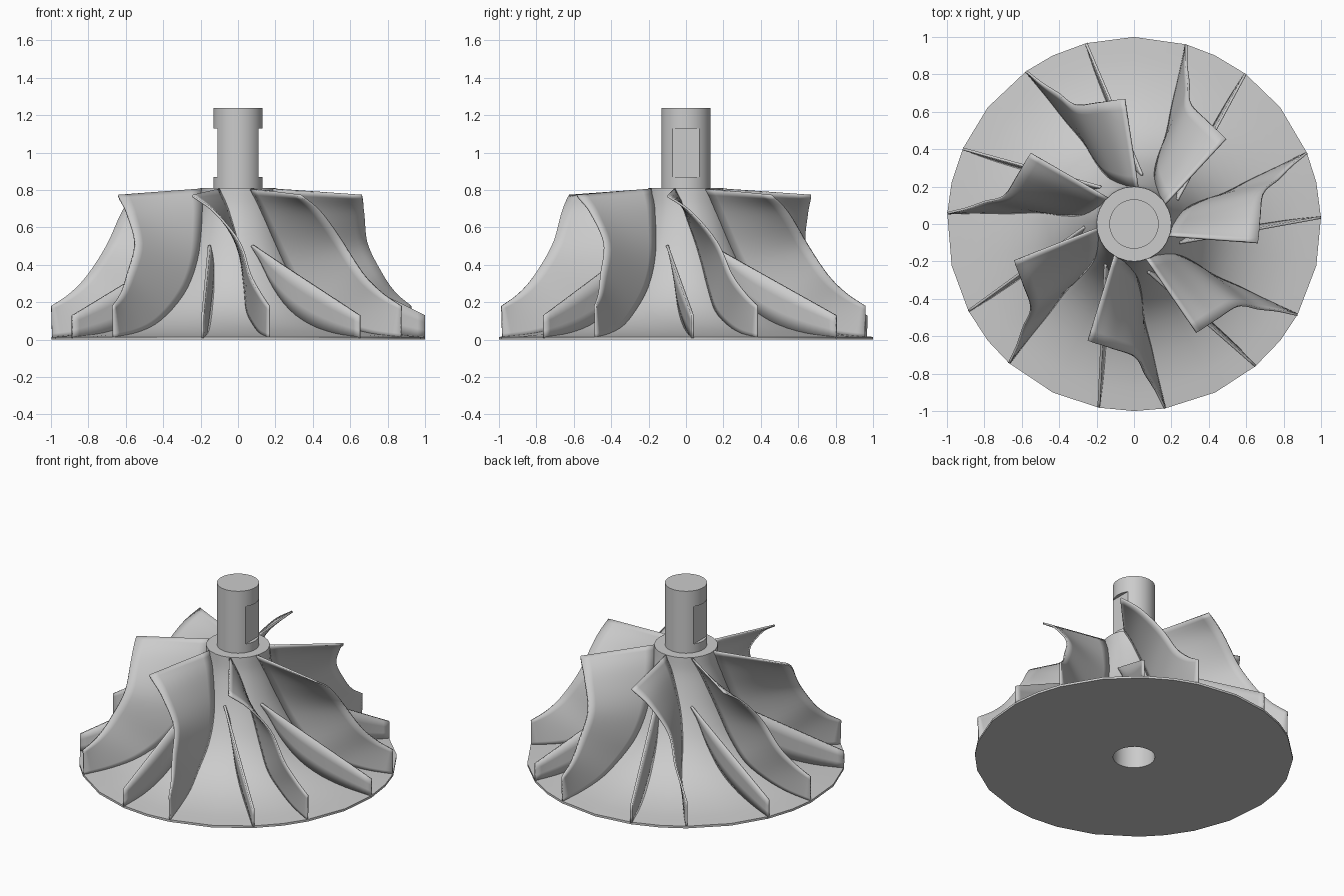
import bpy, bmesh
from math import sin, cos, radians, tau
from mathutils import Vector

if "Cube" in bpy.data.objects:
    bpy.data.objects.remove(bpy.data.objects["Cube"])

BLADES = 7
STEP = 360 / BLADES


def polar(r, deg, z):
    return Vector((r * cos(radians(deg)), r * sin(radians(deg)), z))


def spline(pts, n):
    """Resample control points with a Catmull-Rom curve."""
    p = [Vector(q) for q in pts]
    p = [2 * p[0] - p[1]] + p + [2 * p[-1] - p[-2]]
    segs, out = len(p) - 3, []
    for k in range(n):
        u = k / (n - 1) * segs
        i = min(int(u), segs - 1)
        t = u - i
        a, b, c, d = p[i:i + 4]
        out.append(0.5 * (2 * b + (c - a) * t + (2 * a - 5 * b + 4 * c - d) * t * t
                          + (3 * b - a - 3 * c + d) * t ** 3))
    return out


def make_object(name, rows, closed_u=False, closed_v=False, cap=False, angle=30):
    """Skin a grid of points; optionally wrap either direction or cap the ends."""
    bm = bmesh.new()
    g = [[bm.verts.new(p) for p in row] for row in rows]
    nu, nv = len(g), len(g[0])
    for i in range(nu if closed_u else nu - 1):
        for j in range(nv if closed_v else nv - 1):
            a, b = (i + 1) % nu, (j + 1) % nv
            bm.faces.new((g[i][j], g[i][b], g[a][b], g[a][j]))
    if cap:
        bm.faces.new(g[0])
        bm.faces.new(g[-1])
    bmesh.ops.recalc_face_normals(bm, faces=bm.faces)
    me = bpy.data.meshes.new(name)
    bm.to_mesh(me)
    bm.free()
    ob = bpy.data.objects.new(name, me)
    bpy.context.collection.objects.link(ob)
    bpy.ops.object.select_all(action='DESELECT')
    ob.select_set(True)
    bpy.context.view_layer.objects.active = ob
    bpy.ops.object.shade_smooth_by_angle(angle=radians(angle))
    return ob


# Hub: flared profile with a bore; columns fall on the rim corners
flare = [(0.20, 0.81, 0), (0.21, 0.70, 0), (0.25, 0.55, 0), (0.30, 0.42, 0), (0.38, 0.28, 0),
         (0.50, 0.16, 0), (0.65, 0.08, 0), (0.82, 0.035, 0), (1.0, 0.015, 0)]
profile = [(0.132, 0.81)] + [(p.x, p.y) for p in spline(flare, 25)] + [(1.0, 0), (0.132, 0)]
columns = [a + k * STEP for k in range(BLADES) for a in (2, 12.9, 22.4, 38.6)]
make_object("hub", [[polar(r, a, z) for a in columns] for r, z in profile],
            closed_u=True, closed_v=True, angle=35)

# Shaft: cylinder with two wrench flats
rings = []
for z, half in [(0.81, 1), (0.87, 1), (0.87, 0.11), (1.13, 0.11), (1.13, 1), (1.24, 1)]:
    ring = [polar(0.132, k * 360 / 64, z) for k in range(64)]
    for p in ring:
        p.x = max(-half, min(half, p.x))
    rings.append(ring)
make_object("shaft", rings, closed_v=True, cap=True)


def make_blades(name, root, edge, span, thickness):
    """Ruled blade between root and outer edge, repeated around the axis."""
    rows = [[a.lerp(b, s / span) for s in range(span + 1)] for a, b in zip(root, edge)]
    first = make_object(name + "_1", rows, angle=40)
    solid = first.modifiers.new("thickness", 'SOLIDIFY')
    solid.thickness = thickness
    solid.offset = 0
    for k in range(1, BLADES):
        ob = first.copy()
        ob.name = f"{name}_{k + 1}"
        ob.rotation_euler.z = k * tau / BLADES
        bpy.context.collection.objects.link(ob)


N = 29
# Main blades: (radius, angle offset, z) along hub and shroud
sweep = [-41, -25, -12, -6, -4, -4, -2, -1, 0]
main_root = [(p[0] - 0.004, a, p[1] - 0.004) for p, a in zip(flare, sweep)]
main_edge = [(0.67, -31, 0.77), (0.675, -20, 0.68), (0.71, -9, 0.52),
             (0.81, -5, 0.35), (0.90, -2, 0.25), (1.0, 0, 0.18)]
make_blades("main_blade",
            [polar(p.x, 22.4 + p.y, p.z) for p in spline(main_root, N)],
            [polar(p.x, 22.4 + p.y, p.z) for p in spline(main_edge, N)], 8, 0.012)

# Splitter blades: straight upper edge from the hub to the rim
split_root = [(0.262, -24, 0.50), (0.30, -16, 0.415), (0.375, -10, 0.275), (0.495, -6, 0.155),
              (0.645, -3, 0.076), (0.815, -1, 0.031), (1.0, 0, 0.01)]
start, end = polar(0.27, 2 - 24, 0.505), polar(1.0, 2, 0.13)
root = [polar(p.x, 2 + p.y, p.z) for p in spline(split_root, N)]
edge = [start.lerp(end, (p.xy.length - 0.262) / 0.738) for p in root]
make_blades("splitter_blade", root, edge, 3, 0.014)
